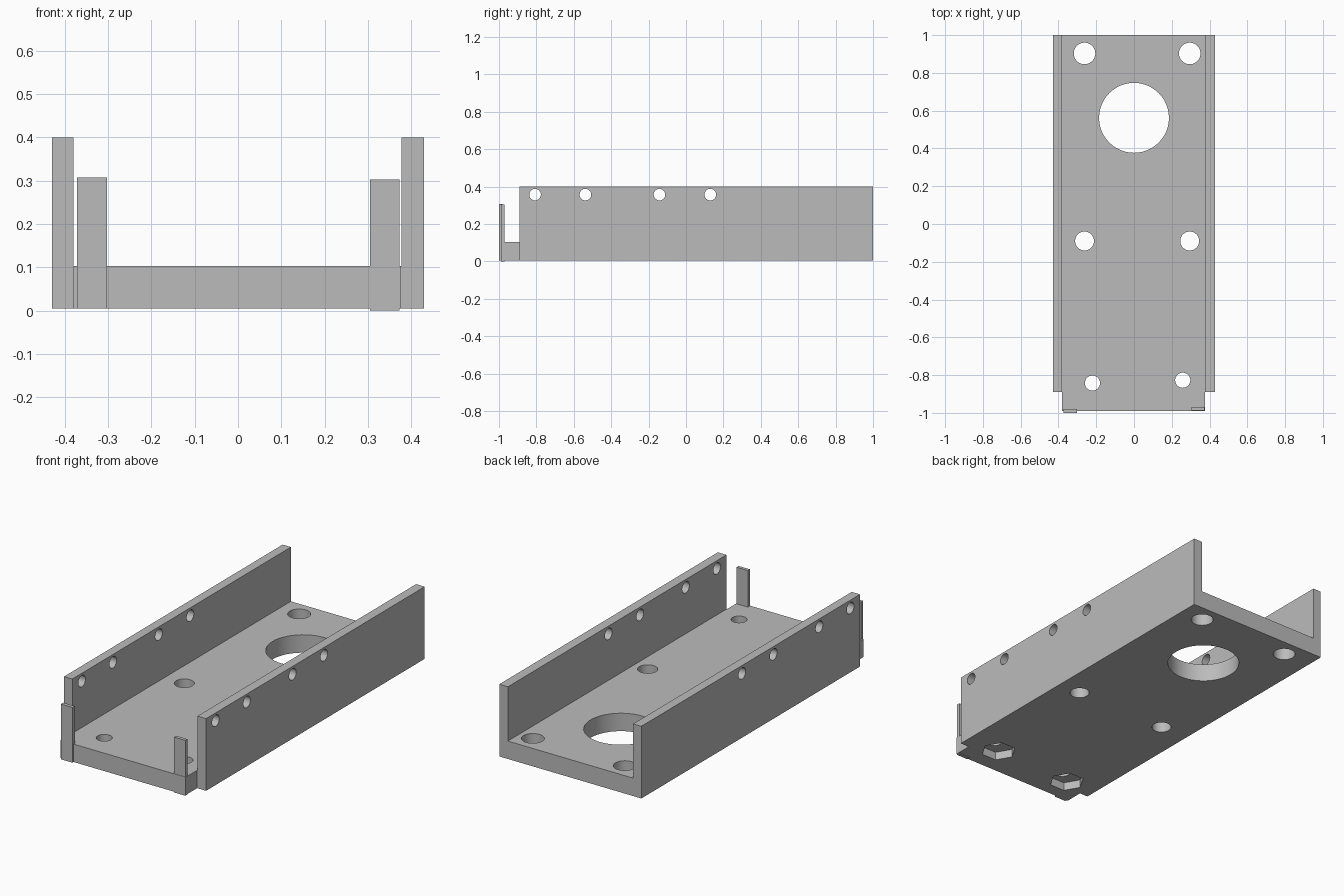
import bpy, math
from mathutils import Matrix, Vector

cube = bpy.data.objects.get("Cube")
if cube:
    bpy.data.objects.remove(cube, do_unlink=True)

grey = bpy.data.materials.new("plain grey")
grey.use_nodes = True
grey.diffuse_color = (0.5, 0.5, 0.5, 1)
grey.node_tree.nodes["Principled BSDF"].inputs["Base Color"].default_value = (0.5, 0.5, 0.5, 1)


def prism(name, outline, axis, start, end):
    """Extrude a 2D outline along x, y or z."""
    place = {"x": lambda a, b, t: (t, a, b),
             "y": lambda a, b, t: (a, t, b),
             "z": lambda a, b, t: (a, b, t)}[axis]
    n = len(outline)
    verts = [place(a, b, t) for t in (start, end) for a, b in outline]
    faces = [range(n), range(2 * n - 1, n - 1, -1)]
    faces += [(i, i + n, (i + 1) % n + n, (i + 1) % n) for i in range(n)]
    if axis != "y":
        faces = [tuple(reversed(f)) for f in faces]
    mesh = bpy.data.meshes.new(name)
    mesh.from_pydata(verts, [], [tuple(f) for f in faces])
    mesh.materials.append(grey)
    obj = bpy.data.objects.new(name, mesh)
    bpy.context.collection.objects.link(obj)
    return obj


def rect(a0, a1, b0, b1):
    return [(a0, b0), (a1, b0), (a1, b1), (a0, b1)]


def circle(a, b, r, n=48):
    return [(a + r * math.cos(2 * math.pi * i / n),
             b + r * math.sin(2 * math.pi * i / n)) for i in range(n)]


# U-shaped channel: floor plate with two side walls
BOTTOM, FLOOR, TOP = 0.005, 0.103, 0.4
profile = [(-0.43, BOTTOM), (0.43, BOTTOM), (0.43, TOP), (0.378, TOP),
           (0.378, FLOOR), (-0.38, FLOOR), (-0.38, TOP), (-0.43, TOP)]
channel = prism("channel", profile, "y", -0.99, 1.0)

cutters = []
# Walls stop short of the front edge of the floor
for x0, x1 in ((-0.6, -0.38), (0.376, 0.6)):
    cutters.append(prism("wall_cut", rect(x0, x1, -1.2, -0.89), "z", -0.2, 0.6))

# Round holes through the floor
for x, y, r in ((0, 0.562, 0.185), (-0.262, 0.903, 0.057), (0.295, 0.903, 0.057),
                (-0.262, -0.09, 0.05), (0.295, -0.09, 0.05),
                (-0.22, -0.842, 0.04), (0.258, -0.827, 0.04)):
    cutters.append(prism("floor_hole_cut", circle(x, y, r), "z", -0.1, 0.2))

# Hexagonal nut pockets underneath
for x, y in ((-0.25, -0.842), (0.226, -0.827)):
    cutters.append(prism("nut_pocket_cut", circle(x, y, 0.09, 6), "z", -0.1, 0.05))

# Screw holes along the top of both walls
for y in (-0.807, -0.538, -0.142, 0.13):
    cutters.append(prism("wall_hole_cut", circle(y, 0.357, 0.031, 32), "x", -0.6, 0.6))

for cutter in cutters:
    cutter.hide_render = True
    mod = channel.modifiers.new(cutter.name, "BOOLEAN")
    mod.operation = "DIFFERENCE"
    mod.solver = "EXACT"
    mod.object = cutter

# Bake the cuts and drop the cutters
bpy.context.view_layer.update()
graph = bpy.context.evaluated_depsgraph_get()
result = bpy.data.meshes.new_from_object(channel.evaluated_get(graph))
channel.modifiers.clear()
channel.data = result
for cutter in cutters:
    bpy.data.objects.remove(cutter, do_unlink=True)

# Upright tabs at the front edge
prism("right_tab", rect(-0.372, -0.302, BOTTOM, 0.307), "y", -1.0, -0.98)
prism("left_tab", rect(0.305, 0.373, 0.0, 0.303), "y", -0.988, -0.97)

# Smooth hole walls, sharp edges elsewhere
bpy.ops.object.select_all(action="DESELECT")
channel.select_set(True)
bpy.context.view_layer.objects.active = channel
bpy.ops.object.shade_smooth_by_angle(angle=math.radians(30))
